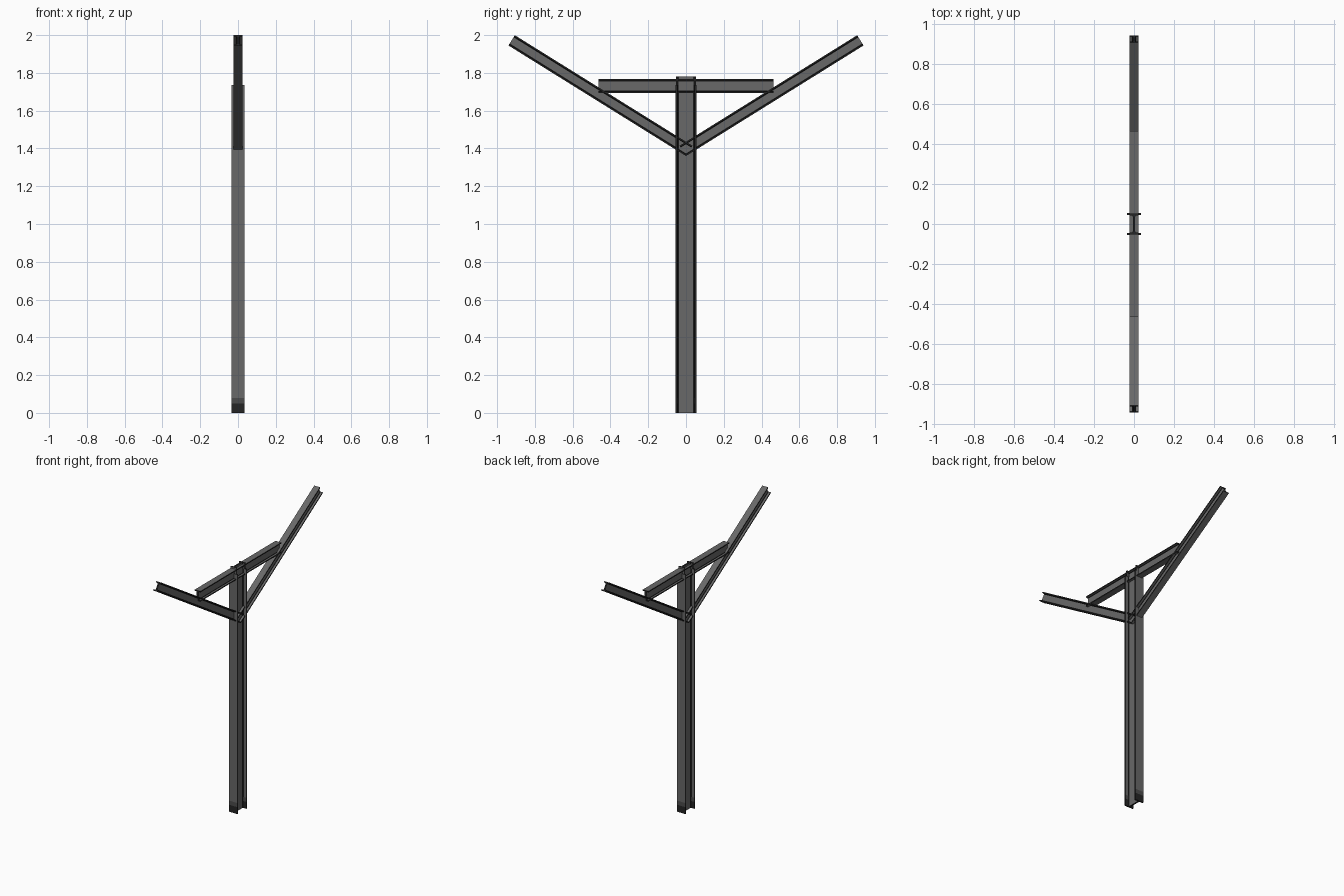
import bpy, bmesh, math
from mathutils import Vector

if "Cube" in bpy.data.objects:
    bpy.data.objects.remove(bpy.data.objects["Cube"])


def material(name, v):
    m = bpy.data.materials.new(name)
    m.diffuse_color = (v, v, v, 1)
    m.use_nodes = True
    m.node_tree.nodes["Principled BSDF"].inputs["Base Color"].default_value = m.diffuse_color
    return m


MATS = [material("steel_grey", 0.14), material("dark_steel_edge", 0.018),
        material("worn_steel", 0.07)]


def beam(name, start, end, up, width, depth, flange, web, fillet, cuts=()):
    """I-beam from start to end; width runs along x, depth along up."""
    start, end, up = Vector(start), Vector(end), Vector(up)
    w, d, t, f = width / 2, depth / 2, web / 2, fillet
    i = d - flange
    # one quarter of the section, mirrored round to a closed loop
    q = [(t, i - f), (t + f * 0.3, i - f * 0.3), (t + f, i), (w, i), (w, d)]
    prof = (q + [(-a, b) for a, b in reversed(q)]
            + [(-a, -b) for a, b in q] + [(a, -b) for a, b in reversed(q)])
    n = len(prof)
    bm = bmesh.new()
    rings = [[bm.verts.new(p + Vector((a, 0, 0)) + up * b) for a, b in prof]
             for p in (start, end)]
    for k in range(n):
        j = (k + 1) % n
        face = bm.faces.new((rings[0][k], rings[0][j], rings[1][j], rings[1][k]))
        a, b = prof[k], prof[j]
        # dark flange rims and root fillets
        rim = abs(a[0]) == w and abs(b[0]) == w and a[0] * b[0] > 0
        root = a[0] * b[0] > 0 and max(abs(a[0]), abs(b[0])) <= t + f + 1e-6 \
            and abs(a[0] - b[0]) > 1e-6
        face.material_index = 1 if rim or root else 0
    for ring in rings:
        bm.faces.new(ring).material_index = 1
    bmesh.ops.recalc_face_normals(bm, faces=bm.faces)
    # worn bands near the foot
    for z in cuts:
        bmesh.ops.bisect_plane(bm, geom=bm.verts[:] + bm.edges[:] + bm.faces[:],
                               plane_co=(0, 0, z), plane_no=(0, 0, 1))
    if cuts:
        for face in bm.faces:
            z = face.calc_center_median().z
            if abs(face.normal.y) > 0.9 and z < max(cuts):
                face.material_index = 1 if z < min(cuts) else 2
    me = bpy.data.meshes.new(name)
    bm.to_mesh(me)
    bm.free()
    for m in MATS:
        me.materials.append(m)
    ob = bpy.data.objects.new(name, me)
    bpy.context.collection.objects.link(ob)
    return ob


# Upright column and its narrower head
beam("column", (0, 0, 0), (0, 0, 1.735), (0, 1, 0), 0.068, 0.11, 0.009, 0.012, 0.008,
     cuts=(0.05, 0.08))
beam("column_head", (0, 0, 1.735), (0, 0, 1.78), (0, 1, 0), 0.046, 0.104, 0.009, 0.012, 0.006)

# Horizontal tie beam
beam("cross_beam", (0, -0.463, 1.731), (0, 0.463, 1.731), (0, 0, 1),
     0.046, 0.074, 0.008, 0.014, 0.005)

# Pair of raised arms meeting at the column
DEPTH = 0.064
for side, label in ((1, "right"), (-1, "left")):
    low, tip = Vector((0, 0, 1.36)), Vector((0, side * 0.94, 1.945))
    run = (tip - low).normalized()
    up = Vector((0, -run.z * side, abs(run.y)))
    beam("arm_" + label, low + up * DEPTH / 2, tip + up * DEPTH / 2, up,
         0.046, DEPTH, 0.008, 0.010, 0.005)
